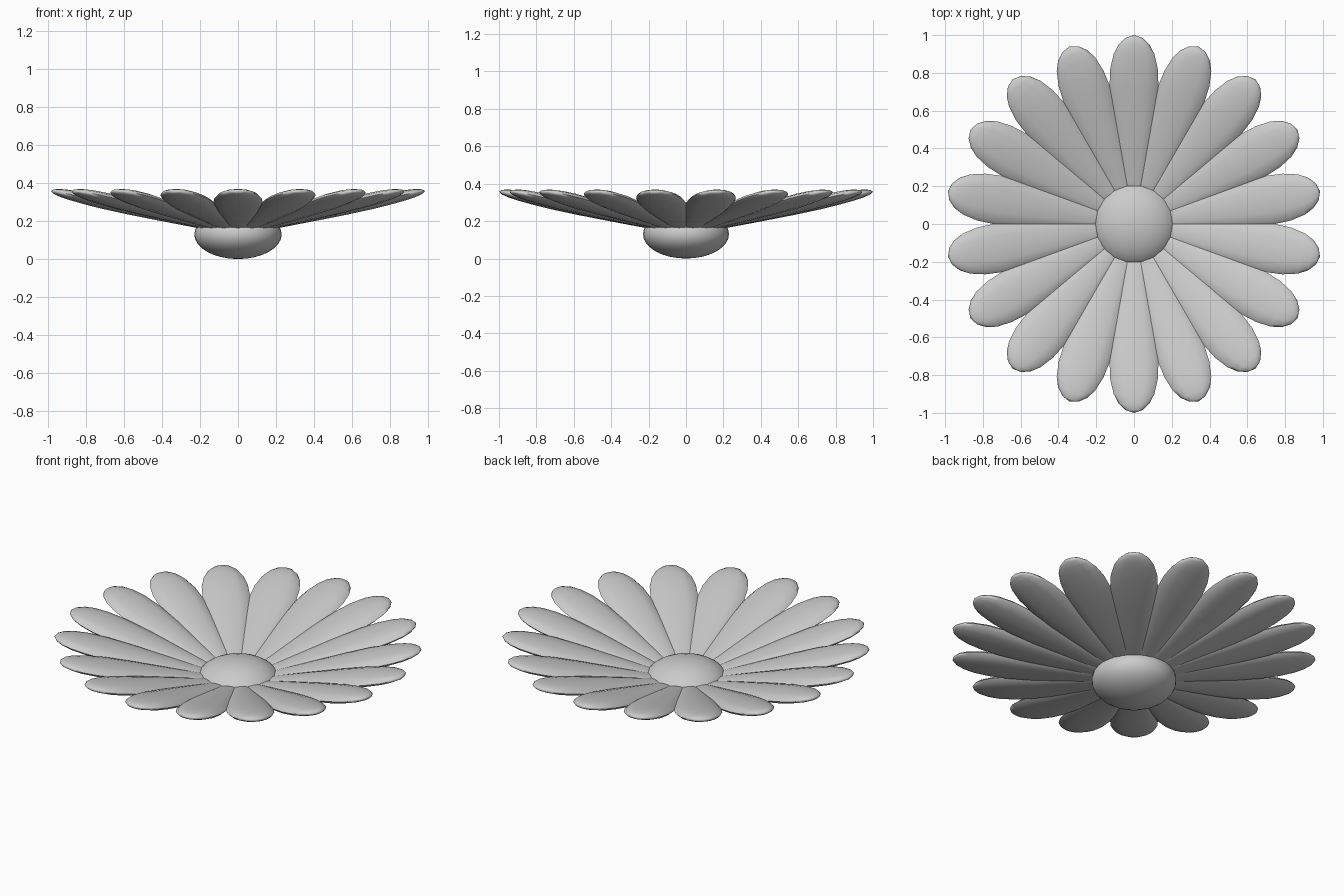
import bpy, bmesh, math
from mathutils import Matrix

if "Cube" in bpy.data.objects:
    bpy.data.objects.remove(bpy.data.objects["Cube"])

PETALS = 18
SIDES = 12

grey = bpy.data.materials.new("soft grey")
grey.diffuse_color = (0.6, 0.6, 0.6, 1)
grey.use_nodes = True
grey.node_tree.nodes["Principled BSDF"].inputs["Base Color"].default_value = grey.diffuse_color

# Petal stations: radius, half width, centre height, half thickness
STATIONS = [
    (0.12, 0.035, 0.160, 0.010),
    (0.22, 0.060, 0.180, 0.016),
    (0.40, 0.088, 0.221, 0.023),
    (0.58, 0.116, 0.262, 0.029),
    (0.72, 0.130, 0.295, 0.032),
    (0.82, 0.126, 0.319, 0.031),
    (0.90, 0.108, 0.337, 0.027),
    (0.95, 0.082, 0.348, 0.021),
    (0.985, 0.045, 0.355, 0.012),
]


def finish(obj, angle):
    obj.data.materials.append(grey)
    bpy.ops.object.select_all(action='DESELECT')
    obj.select_set(True)
    bpy.context.view_layer.objects.active = obj
    bpy.ops.object.shade_smooth_by_angle(angle=math.radians(angle))


def petal_mesh():
    bm = bmesh.new()
    rings = []
    for r, w, z, t in STATIONS:
        ring = []
        for i in range(SIDES):
            a = 2 * math.pi * i / SIDES
            ring.append(bm.verts.new((r, w * math.cos(a), z + t * math.sin(a))))
        rings.append(ring)
    for a, b in zip(rings, rings[1:]):
        for i in range(SIDES):
            j = (i + 1) % SIDES
            bm.faces.new((a[i], a[j], b[j], b[i]))
    # close the root and the pointed tip
    bm.faces.new(rings[0])
    tip = bm.verts.new((1.0, 0, 0.358))
    for i in range(SIDES):
        bm.faces.new((rings[-1][i], rings[-1][(i + 1) % SIDES], tip))
    bmesh.ops.recalc_face_normals(bm, faces=bm.faces)
    mesh = bpy.data.meshes.new("petal")
    bm.to_mesh(mesh)
    bm.free()
    return mesh


# Ring of petals
for k in range(PETALS):
    petal = bpy.data.objects.new(f"petal_{k + 1}", petal_mesh())
    bpy.context.collection.objects.link(petal)
    petal.data.transform(Matrix.Rotation(math.radians(90 + 360 / PETALS * k), 4, 'Z'))
    finish(petal, 75)

# Flattened round centre
bpy.ops.mesh.primitive_uv_sphere_add(segments=32, ring_count=16, radius=1)
hub = bpy.context.object
hub.name = "flower_centre"
hub.data.transform(Matrix.Translation((0, 0, 0.13)) @ Matrix.Diagonal((0.23, 0.23, 0.13, 1)))
finish(hub, 60)
